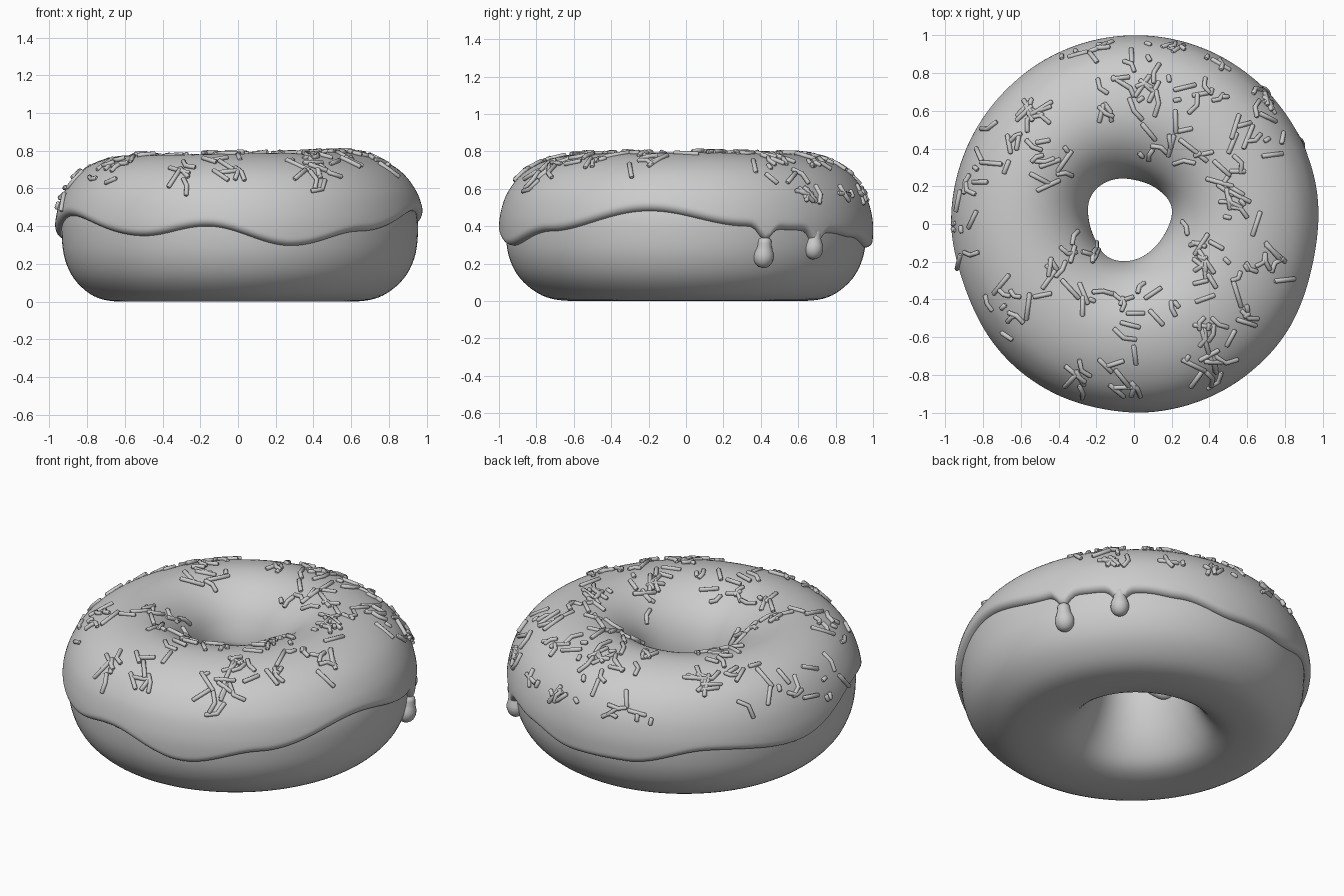
import bpy, bmesh, math, random
from mathutils import Vector

if "Cube" in bpy.data.objects:
    bpy.data.objects.remove(bpy.data.objects["Cube"])

random.seed(4)

# Dough cross-section (radius, height), from the base up the outside and down the hole
SECTION = [(.60, 0), (.72, .012), (.81, .055), (.89, .135), (.937, .24), (.952, .36),
           (.945, .46), (.91, .565), (.835, .66), (.715, .725), (.57, .748), (.44, .718),
           (.335, .64), (.275, .54), (.252, .43), (.265, .31), (.315, .17), (.39, .06),
           (.48, .012)]


def catmull(a, b, c, d, t):
    return .5 * (2 * b + (c - a) * t + (2 * a - 5 * b + 4 * c - d) * t * t
                 + (3 * b - a - 3 * c + d) * t ** 3)


# Section resampled to 400 even steps
ctrl = [Vector(p) for p in SECTION]
n = len(ctrl)
dense = [catmull(ctrl[i - 1], ctrl[i], ctrl[(i + 1) % n], ctrl[(i + 2) % n], k / 16)
         for i in range(n) for k in range(16)]
STEP = sum((dense[i] - dense[i - 1]).length for i in range(len(dense))) / 400
path, left = [dense[0]], STEP
for i in range(len(dense)):
    a, b = dense[i], dense[(i + 1) % len(dense)]
    while (b - a).length >= left:
        a = a + (b - a).normalized() * left
        path.append(a)
        left = STEP
    left -= (b - a).length
path = path[:400]
top_i = max(range(400), key=lambda i: path[i].y)


def surface(ang, s, h=0.0):
    """Point at azimuth ang, arc length s along the section, lifted by h."""
    f = s / STEP
    i = int(math.floor(f))
    p = path[i % 400].lerp(path[(i + 1) % 400], f - i)
    t = (path[(i + 3) % 400] - path[(i - 2) % 400]).normalized()
    r, z = p.x + t.y * h, p.y - t.x * h
    w = min(1, max(0, (.95 - r) / .7))
    r *= 1 + (1 - w) * (.002 + .01 * math.cos(ang) - .01 * math.cos(2 * ang))
    r += .01 * w * math.cos(3 * ang - 1)
    z *= 1 + .012 * math.cos(ang)
    return Vector((r * math.cos(ang) - .03 * w, r * math.sin(ang) + .03 * w, z))


def s_at_height(z, outer):
    """Arc length where the outside (or the hole wall) reaches height z."""
    if outer:
        i = next(i for i in range(1, top_i) if path[i].y >= z)
    else:
        i = next(i for i in range(top_i, 400) if path[i].y <= z)
    return (i - (path[i].y - z) / (path[i].y - path[i - 1].y)) * STEP


def make_mesh(name, rows, closed):
    bm = bmesh.new()
    vs = [[bm.verts.new(p) for p in row] for row in rows]
    m = len(rows[0])
    for i in range(len(rows)):
        a, b = vs[i], vs[(i + 1) % len(rows)]
        for j in range(m if closed else m - 1):
            k = (j + 1) % m
            bm.faces.new((a[j], b[j], b[k], a[k]))
    bmesh.ops.recalc_face_normals(bm, faces=bm.faces)
    me = bpy.data.meshes.new(name)
    bm.to_mesh(me)
    bm.free()
    me.shade_smooth()
    ob = bpy.data.objects.new(name, me)
    bpy.context.collection.objects.link(ob)


# Dough ring
make_mesh("dough", [[surface(2 * math.pi * i / 128, j * 5 * STEP) for j in range(80)]
                    for i in range(128)], True)

# Wavy outer icing edge: (azimuth in degrees, height)
EDGE = [(-12, .475), (20, .395), (36, .375), (53, .36), (65, .34), (85, .285), (105, .29),
        (132, .375), (165, .33), (200, .46), (239, .35), (260, .40), (287, .295),
        (312, .37), (348, .475)]
DRIPS = [26.0, 45.3]


def edge_height(deg):
    d = (deg + 12) % 360 - 12
    for (a, za), (b, zb) in zip(EDGE, EDGE[1:]):
        if a <= d <= b:
            z = za + (zb - za) * (.5 - .5 * math.cos(math.pi * (d - a) / (b - a)))
            break
    return z - sum(.07 * math.exp(-((d - c) / 2.7) ** 2) for c in DRIPS)


# Icing shell, rounded into the dough along both edges
THICK, LIP = .036, .04
rows = []
for i in range(240):
    ang = 2 * math.pi * i / 240
    s0 = s_at_height(edge_height(i * 1.5), True)
    s1 = s_at_height(.41 + .035 * math.sin(3 * ang + 1) + .02 * math.sin(5 * ang), False)
    row = []
    for j in range(65):
        u = .5 - .5 * math.cos(math.pi * j / 64)
        s = s0 + (s1 - s0) * u
        d = min(1, min(s - s0, s1 - s) / LIP)
        row.append(surface(ang, s, (THICK + .006) * math.sqrt(max(0, 1 - (1 - d) ** 2)) - .006))
    rows.append(row)
make_mesh("icing", rows, False)


def make_tubes(name, splines, res):
    """Mesh of tubes; each spline is a list of (point, radius)."""
    cu = bpy.data.curves.new(name, 'CURVE')
    cu.dimensions = '3D'
    cu.bevel_depth = 1
    cu.bevel_resolution = res
    cu.use_fill_caps = True
    for pts in splines:
        sp = cu.splines.new('POLY')
        sp.points.add(len(pts) - 1)
        for q, (p, r) in zip(sp.points, pts):
            q.co = (*p, 1)
            q.radius = r
    ob = bpy.data.objects.new(name, cu)
    bpy.context.collection.objects.link(ob)
    bpy.ops.object.select_all(action='DESELECT')
    ob.select_set(True)
    bpy.context.view_layer.objects.active = ob
    bpy.ops.object.convert(target='MESH')
    bpy.ops.object.shade_smooth_by_angle(angle=math.radians(50))


# Two hanging drips: a narrow neck and a round bulb, (height above bulb centre, radius)
DRIP = [(.10, .02), (.09, .034), (.075, .037), (.055, .039), (.04, .044), (.02, .053),
        (0, .056), (-.02, .052), (-.035, .043), (-.046, .03), (-.052, .014), (-.054, .001)]
make_tubes("icing_drips", [[(surface(math.radians(a), s_at_height(zc + dz, True), .006), r * k)
                            for dz, r in DRIP]
                           for a, zc, k in ((DRIPS[0], .235, 1), (DRIPS[1], .278, .93))], 5)

# Sprinkle clusters: (x, y, count)
CLUSTERS = [(-.3, .87, 4), (-.13, .9, 3), (.02, .88, 5), (.2, .92, 8), (.38, .86, 3),
            (.06, .69, 7), (-.1, .66, 6), (.3, .64, 4), (.7, .68, 9), (.5, .7, 3),
            (-.52, .62, 9), (-.62, .46, 6), (-.8, .3, 5), (-.42, .34, 9), (-.9, .2, 3),
            (.1, .43, 7), (.3, .37, 5), (.55, .38, 7), (.76, .42, 3), (.46, .22, 8),
            (.55, .05, 6), (.33, -.08, 6), (.68, -.2, 9), (.4, -.25, 9), (.6, -.42, 5),
            (-.9, -.08, 5), (-.72, .04, 1), (-.33, -.12, 7), (-.45, -.25, 6),
            (-.66, -.4, 7), (-.7, -.62, 2), (-.27, -.43, 4), (-.02, -.42, 7),
            (.14, -.45, 4), (.4, -.58, 9), (-.05, -.7, 3), (-.25, -.82, 6),
            (-.04, -.85, 5), (.38, -.82, 9)]
R = .0125
top_s = [i * STEP for i in range(400) if path[i].y > .5 and i > 20]
sprinkles = []
for cx, cy, count in CLUSTERS:
    for _ in range(count):
        x, y = cx + random.gauss(0, .06), cy + random.gauss(0, .06)
        w = min(1, max(0, (.95 - math.hypot(x, y)) / .7))
        x, y = x + .03 * w, y - .03 * w
        ang = math.atan2(y, x)
        rad = min(.96, math.hypot(x, y))
        # spot on the icing that lies under this x, y
        goal = Vector((rad * math.cos(ang) - .03 * w, rad * math.sin(ang) + .03 * w))
        s = min(top_s, key=lambda q: (surface(ang, q, THICK).xy - goal).length)
        size = random.choice((.03, .07, .09, .1, .11, .13))
        turn = random.uniform(0, math.tau)
        bend = random.choice((0, 0, 0, .5, -.8)) if size > .06 else 0
        lift = THICK + random.uniform(.002, .010)

        def end(length, theta):
            return surface(ang + length * math.cos(theta) / max(rad, .25),
                           s + length * math.sin(theta), lift)

        a, b = end(-size / 2, turn), end(size / 2, turn + bend)
        mid = surface(ang, s, lift) if bend else (a + b) / 2
        da, db = (a - mid).normalized() * .005, (b - mid).normalized() * .005
        sprinkles.append([(a + da, R * .6), (a, R), (mid, R), (b, R), (b + db, R * .6)])
make_tubes("sprinkles", sprinkles, 2)
